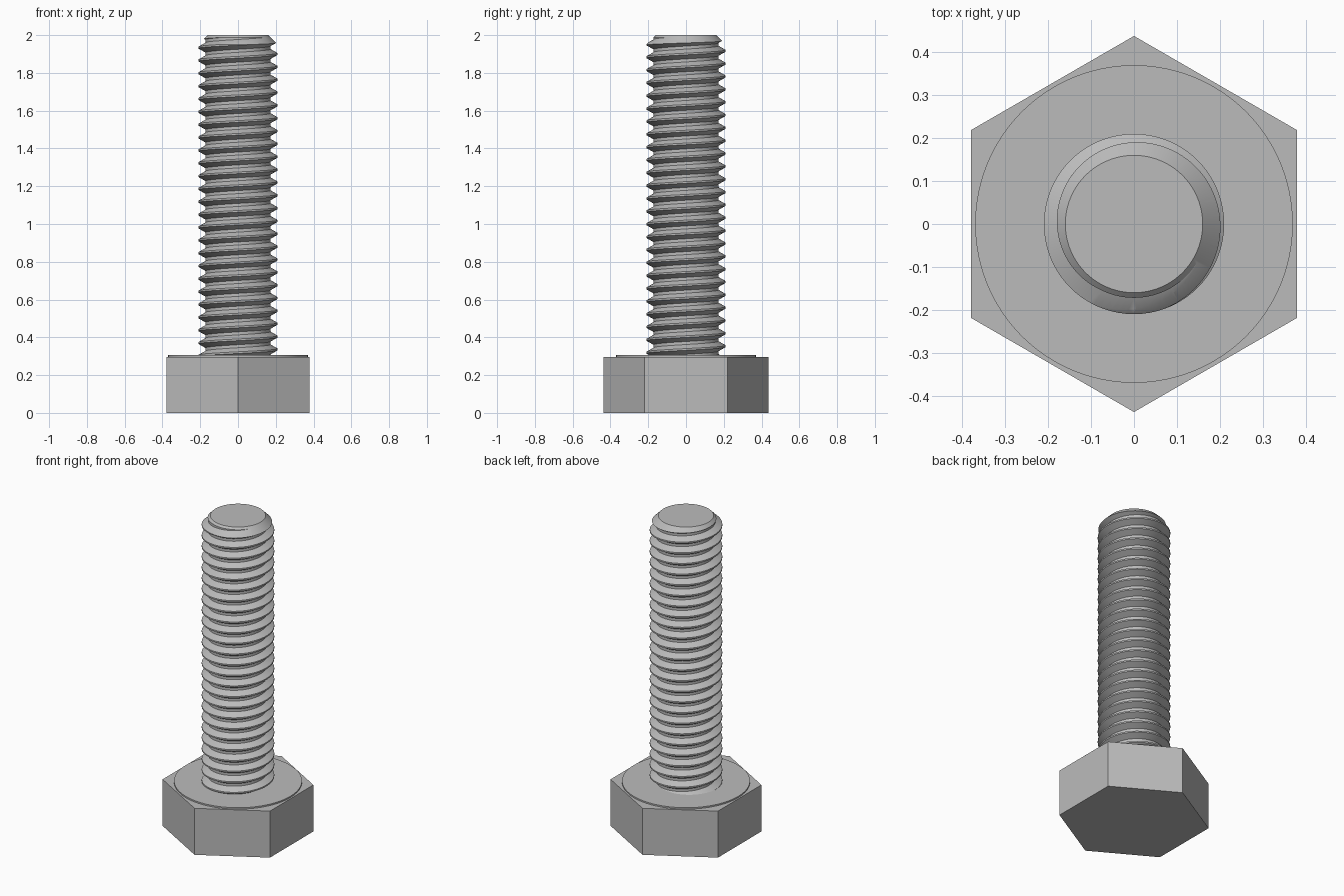
import bpy
import bmesh
from math import sin, cos, pi, radians

cube = bpy.data.objects.get("Cube")
if cube:
    bpy.data.objects.remove(cube, do_unlink=True)

HEAD_TOP = 0.297
PITCH = 0.068
ROOT, CREST = 0.172, 0.21
SEGMENTS = 72

steel = bpy.data.materials.new("grey steel")
steel.use_nodes = True
colour = (0.5, 0.5, 0.5, 1)
steel.diffuse_color = colour
steel.node_tree.nodes["Principled BSDF"].inputs["Base Color"].default_value = colour


def finish(name, bm):
    bmesh.ops.recalc_face_normals(bm, faces=bm.faces[:])
    mesh = bpy.data.meshes.new(name)
    bm.to_mesh(mesh)
    bm.free()
    mesh.materials.append(steel)
    obj = bpy.data.objects.new(name, mesh)
    bpy.context.collection.objects.link(obj)
    return obj


def activate(obj):
    bpy.ops.object.select_all(action="DESELECT")
    obj.select_set(True)
    bpy.context.view_layer.objects.active = obj


def turned(name, profile, sides):
    """Closed solid turned from (radius, z) points, first corner on +y."""
    bm = bmesh.new()
    rings = []
    for r, z in profile:
        angles = [pi / 2 + 2 * pi * i / sides for i in range(sides)]
        rings.append([bm.verts.new((r * cos(a), r * sin(a), z)) for a in angles])
    for low, high in zip(rings, rings[1:]):
        for i in range(sides):
            k = (i + 1) % sides
            bm.faces.new((low[i], low[k], high[k], high[i]))
    bm.faces.new(rings[0][::-1])
    bm.faces.new(rings[-1])
    return finish(name, bm)


def threaded_rod(name, start, turns):
    """Right-hand helical thread with flat crests and roots, closed at both ends."""
    # One pitch of the thread, as (radius, height above the crest centre)
    tooth = [(CREST, -0.0045), (CREST, 0.0045), (ROOT, 0.026), (ROOT, 0.042)]
    step = len(tooth)
    bm = bmesh.new()
    columns = []
    for i in range(SEGMENTS):
        a = 2 * pi * i / SEGMENTS
        column = []
        for j in range(turns * step + (step if i == 0 else 0) + 1):
            r, dz = tooth[j % step]
            z = start + PITCH * (j // step + i / SEGMENTS) + dz
            column.append(bm.verts.new((r * cos(a), r * sin(a), z)))
        columns.append(column)
    for i in range(SEGMENTS):
        k = (i + 1) % SEGMENTS
        shift = 0 if k else step
        for j in range(turns * step):
            bm.faces.new((columns[i][j], columns[k][j + shift],
                          columns[k][j + 1 + shift], columns[i][j + 1]))
    # Spiral end caps, each fanned to a point on the axis
    first = columns[0]
    bottom = [c[0] for c in columns] + first[step:0:-1]
    top = [c[turns * step] for c in columns] + first[:turns * step:-1]
    for loop in (bottom, top):
        z = sum(v.co.z for v in loop) / len(loop)
        tip = bm.verts.new((0, 0, z))
        for v, w in zip(loop, loop[1:] + loop[:1]):
            bm.faces.new((v, w, tip))
    return finish(name, bm)


# Hexagonal head and the thin round bearing face on it
turned("hex_head", [(0.438, 0), (0.438, HEAD_TOP)], 6)
bearing_face = turned("bearing_face", [(0.37, HEAD_TOP), (0.37, 0.306)], 96)

# Threaded shank, trimmed to length with a chamfered end
shank = threaded_rod("threaded_shank", 1.9 - 26 * PITCH, 29)
trimmer = turned("shank_trimmer", [(0.3, 0.25), (0.3, 1.86), (0.16, 2)], 96)
trimmer.hide_render = True
trim = shank.modifiers.new("trim", "BOOLEAN")
trim.operation = "INTERSECT"
trim.solver = "EXACT"
trim.object = trimmer
activate(shank)
bpy.ops.object.modifier_apply(modifier=trim.name)
bpy.data.objects.remove(trimmer, do_unlink=True)

for part in (bearing_face, shank):
    activate(part)
    bpy.ops.object.shade_smooth_by_angle(angle=radians(30))
